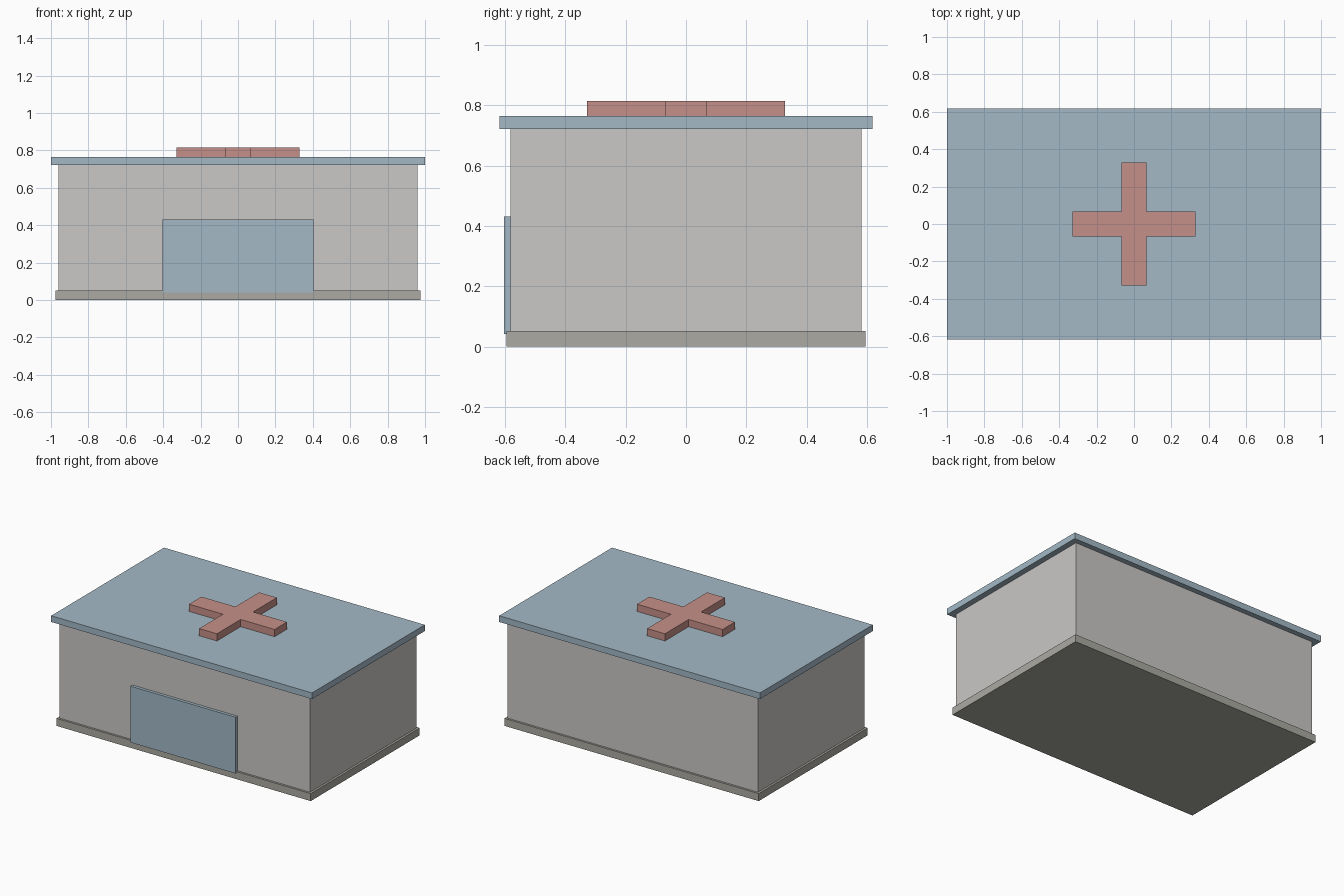
import bpy
import bmesh

cube = bpy.data.objects.get("Cube")
if cube:
    bpy.data.objects.remove(cube, do_unlink=True)


def make_material(name, rgb):
    """Flat material from 8-bit sRGB values, stored as linear."""
    linear = [((c / 255 + 0.055) / 1.055) ** 2.4 for c in rgb]
    mat = bpy.data.materials.new(name)
    mat.use_nodes = True
    mat.diffuse_color = (*linear, 1)
    mat.node_tree.nodes["Principled BSDF"].inputs["Base Color"].default_value = (*linear, 1)
    return mat


def prism(name, outline, z0, z1, mat):
    """Extrude a flat xy outline from z0 up to z1."""
    bm = bmesh.new()
    base = bm.faces.new([bm.verts.new((x, y, z0)) for x, y in outline])
    top = bmesh.ops.extrude_face_region(bm, geom=[base], use_keep_orig=True)["geom"]
    verts = [v for v in top if isinstance(v, bmesh.types.BMVert)]
    bmesh.ops.translate(bm, verts=verts, vec=(0, 0, z1 - z0))
    bmesh.ops.recalc_face_normals(bm, faces=bm.faces)
    mesh = bpy.data.meshes.new(name)
    bm.to_mesh(mesh)
    bm.free()
    mesh.materials.append(mat)
    obj = bpy.data.objects.new(name, mesh)
    bpy.context.collection.objects.link(obj)
    return obj


def box(name, half_x, y0, y1, z0, z1, mat):
    outline = [(-half_x, y0), (half_x, y0), (half_x, y1), (-half_x, y1)]
    return prism(name, outline, z0, z1, mat)


wall_grey = make_material("wall_grey", (202, 200, 198))
base_grey = make_material("foundation_grey", (171, 170, 163))
blue = make_material("pale_blue", (163, 185, 198))
red = make_material("faded_red", (198, 144, 136))

# Building shell
box("foundation", 0.975, -0.596, 0.596, 0, 0.052, base_grey)
box("walls", 0.96, -0.582, 0.582, 0.052, 0.722, wall_grey)
box("roof", 1.0, -0.618, 0.618, 0.722, 0.765, blue)

# Wide front door, proud of the wall and foundation
box("front_door", 0.403, -0.603, -0.582, 0.041, 0.431, blue)

# Roof cross: one arm's three corners, turned four times
reach, arm = 0.328, 0.068
corners = []
quarter = [(reach, -arm), (reach, arm), (arm, arm)]
for _ in range(4):
    corners += quarter
    quarter = [(-y, x) for x, y in quarter]
prism("roof_cross", corners, 0.765, 0.815, red)
